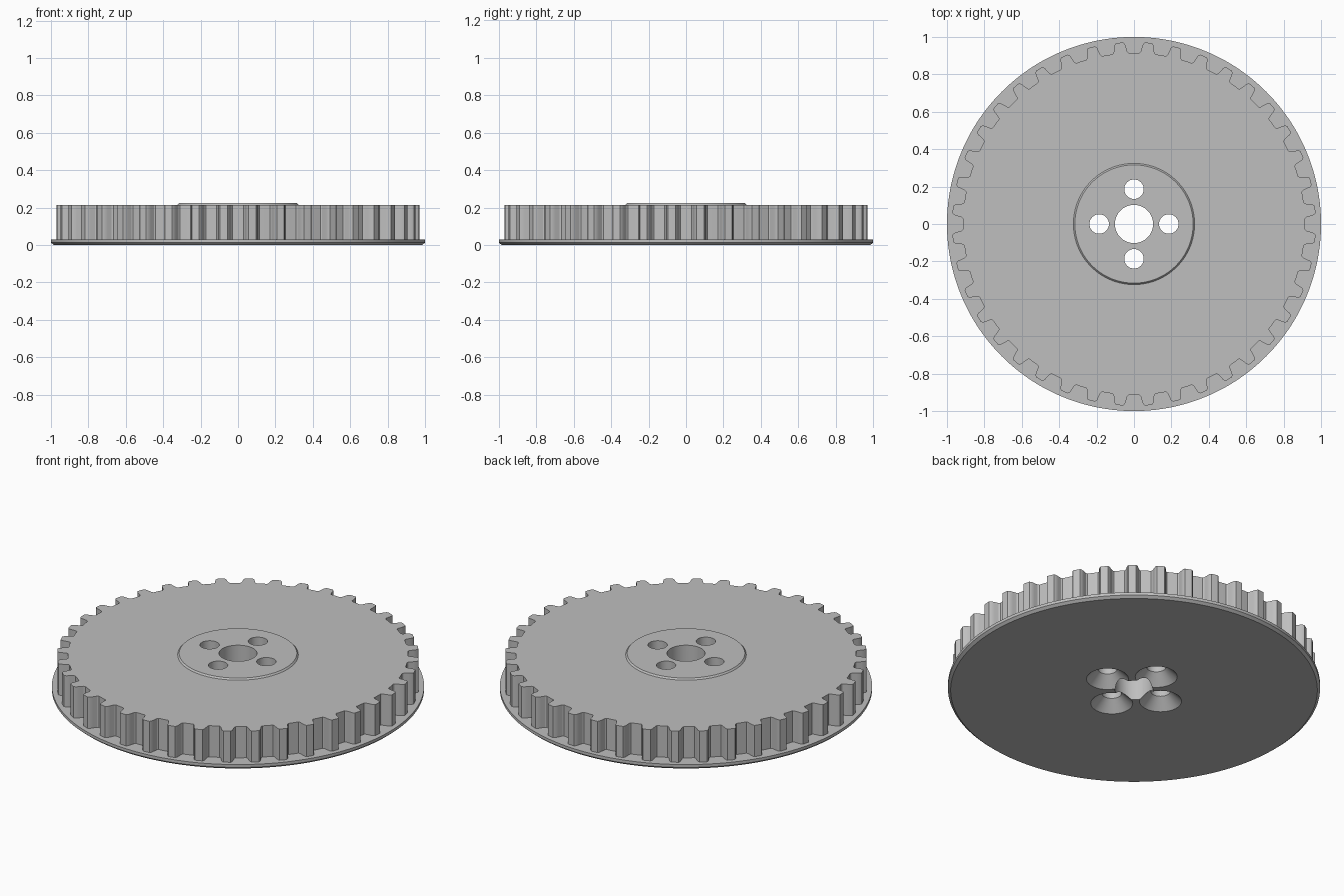
import bpy, bmesh, math

cube = bpy.data.objects.get("Cube")
if cube:
    bpy.data.objects.remove(cube, do_unlink=True)

TEETH = 40
BORE_R, BOLT_R, SINK_R, BOLT_RING = 0.102, 0.052, 0.113, 0.186

# One bare metal colour
metal = bpy.data.materials.new("grey_metal")
metal.use_nodes = True
colour = (0.52, 0.52, 0.52, 1)
metal.diffuse_color = colour
metal.node_tree.nodes["Principled BSDF"].inputs["Base Color"].default_value = colour

# Half of one tooth: (fraction of the pitch, radius), from gap centre to tip centre
half = [(0, .914), (.2, .914), (.245, .921), (.285, .944),
        (.315, .962), (.37, .972), (.5, .972)]
pitch = half + [(1 - u, r) for u, r in half[-2:0:-1]]
outline = [((i + u) * math.tau / TEETH, r) for i in range(TEETH) for u, r in pitch]


def circle(radius, steps=64):
    return [(i * math.tau / steps, radius) for i in range(steps)]


def rim(radius):
    """Circle with the same point angles as the toothed outline."""
    return [(a, radius) for a, _ in outline]


def stacked_solid(name, rings, centre=(0, 0)):
    """Closed solid from (polar outline, height) rings, bottom to top."""
    bm = bmesh.new()
    loops = [[bm.verts.new((centre[0] + r * math.cos(a), centre[1] + r * math.sin(a), z))
              for a, r in ring] for ring, z in rings]
    for low, high in zip(loops, loops[1:]):
        for i in range(len(low)):
            j = (i + 1) % len(low)
            bm.faces.new((low[i], low[j], high[j], high[i]))
    bm.faces.new(loops[0][::-1])
    bm.faces.new(loops[-1])
    bmesh.ops.recalc_face_normals(bm, faces=bm.faces)
    mesh = bpy.data.meshes.new(name)
    bm.to_mesh(mesh)
    bm.free()
    mesh.materials.append(metal)
    obj = bpy.data.objects.new(name, mesh)
    bpy.context.collection.objects.link(obj)
    return obj


# Flange, toothed wheel and raised hub as one solid
pulley = stacked_solid("toothed_pulley", [
    (rim(.985), 0), (rim(1), .013), (rim(1), .03),
    (outline, .03), (outline, .215),
    (rim(.324), .215), (rim(.316), .224)])

# Cutters: centre bore and four bolt holes countersunk from below
cutters = [stacked_solid("bore_cutter", [(circle(BORE_R), -.1), (circle(BORE_R), .4)])]
for k in range(4):
    a = k * math.pi / 2
    cutters.append(stacked_solid("bolt_hole_cutter", [
        (circle(SINK_R + .02), -.02),
        (circle(BOLT_R), SINK_R - BOLT_R),
        (circle(BOLT_R), .4)],
        (BOLT_RING * math.cos(a), BOLT_RING * math.sin(a))))

bpy.ops.object.select_all(action="DESELECT")
bpy.context.view_layer.objects.active = pulley
pulley.select_set(True)
for cutter in cutters:
    cutter.hide_render = True
    cut = pulley.modifiers.new("hole", "BOOLEAN")
    cut.operation, cut.solver, cut.object = "DIFFERENCE", "EXACT", cutter
    bpy.ops.object.modifier_apply(modifier=cut.name)
    bpy.data.objects.remove(cutter, do_unlink=True)

bpy.ops.object.shade_smooth_by_angle(angle=math.radians(28))
